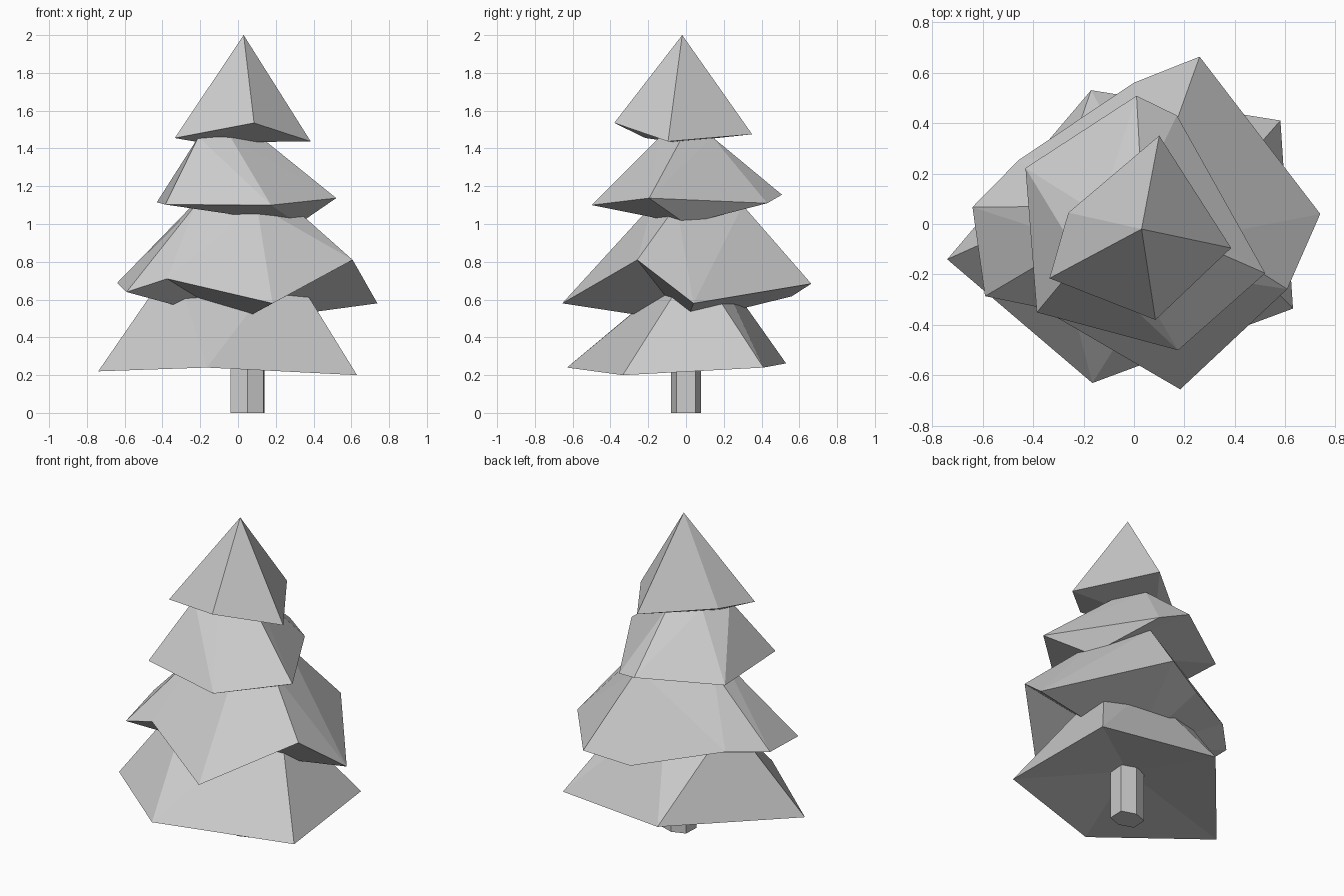
import bpy
import bmesh

cube = bpy.data.objects.get("Cube")
if cube:
    bpy.data.objects.remove(cube, do_unlink=True)

# One plain grey for the whole tree
GREY = (0.6, 0.6, 0.6, 1.0)
material = bpy.data.materials.new("plain grey")
material.use_nodes = True
material.diffuse_color = GREY
material.node_tree.nodes["Principled BSDF"].inputs["Base Color"].default_value = GREY


def finish(name, bm):
    """Clean up a bmesh and turn it into a flat-shaded object."""
    bmesh.ops.recalc_face_normals(bm, faces=bm.faces)
    mesh = bpy.data.meshes.new(name)
    bm.to_mesh(mesh)
    bm.free()
    mesh.materials.append(material)
    obj = bpy.data.objects.new(name, mesh)
    bpy.context.collection.objects.link(obj)


def add_tier(name, rim, crown, links, under):
    """Skirt from an uneven rim to a crown ring; links pairs rim points with crown points."""
    bm = bmesh.new()
    low = [bm.verts.new(p) for p in rim]
    high = [bm.verts.new(p) for p in crown]
    hub = bm.verts.new(under)
    count = len(low)
    for i in range(count):
        j = (i + 1) % count
        p, q, a, b = low[i], low[j], high[links[i]], high[links[j]]
        if a is b:
            bm.faces.new((p, q, a))
        else:
            # Split each side so that it folds outward
            outward = (q.co - p.co).cross(b.co - p.co)
            if outward.dot(a.co - p.co) > 0:
                bm.faces.new((p, q, a))
                bm.faces.new((q, b, a))
            else:
                bm.faces.new((p, q, b))
                bm.faces.new((p, b, a))
        bm.faces.new((q, p, hub))
    if len(high) > 2:
        bm.faces.new(high)
    finish(name, bm)


def ring(points, z):
    """Lift flat points to one height."""
    return [(x, y, z) for x, y in points]


# Trunk: slightly squashed six-sided post
outline = [(.05, -.08), (.135, -.05), (.14, .05), (.05, .08), (-.035, .05), (-.04, -.05)]
bm = bmesh.new()
base = bm.faces.new([bm.verts.new(p) for p in ring(outline, 0)])
lifted = bmesh.ops.extrude_face_region(bm, geom=[base], use_keep_orig=True)["geom"]
bmesh.ops.translate(bm, vec=(0, 0, .4), verts=[v for v in lifted if isinstance(v, bmesh.types.BMVert)])
finish("trunk", bm)

# Lowest branches: wide and twisted
add_tier(
    "lowest_branches",
    [(-.74, -.14, .22), (-.165, -.63, .24), (.63, -.335, .2), (.58, .41, .24), (-.17, .53, .262)],
    ring([(-.34, .04), (.26, .045), (.035, .15)], .8),
    [0, 1, 1, 2, 2],
    (.05, 0, .32),
)

# Lower middle branches: five corners with notches in the rim
add_tier(
    "lower_middle_branches",
    [(.26, .663, .684), (0, .56, .617), (-.456, .254, .71), (-.64, .067, .688),
     (-.59, -.286, .64), (-.375, -.33, .71), (.183, -.655, .58),
     (.607, -.258, .81), (.738, .04, .58)],
    ring([(.13, .3), (-.24, .07), (-.225, -.07), (.1, -.18), (.28, -.05)], 1.1),
    [0, 0, 1, 1, 2, 3, 3, 4, 4],
    (0, 0, .48),
)

# Upper middle branches
add_tier(
    "upper_middle_branches",
    [(.17, .43, 1.11), (.01, .508, 1.155), (-.43, .222, 1.115),
     (-.385, -.35, 1.103), (.175, -.5, 1.1), (.52, -.195, 1.137)],
    ring([(.03, .14), (-.14, .04), (-.21, -.14), (-.04, -.14), (.12, -.02)], 1.46),
    [0, 0, 1, 2, 3, 4],
    (.32, 0, 1),
)

# Treetop: five-sided point
add_tier(
    "treetop",
    [(.1, .35, 1.475), (-.26, .045, 1.49), (-.335, -.215, 1.455),
     (.085, -.38, 1.535), (.385, -.095, 1.437)],
    [(.03, -.02, 2)],
    [0, 0, 0, 0, 0],
    (-.2, -.05, 1.432),
)
